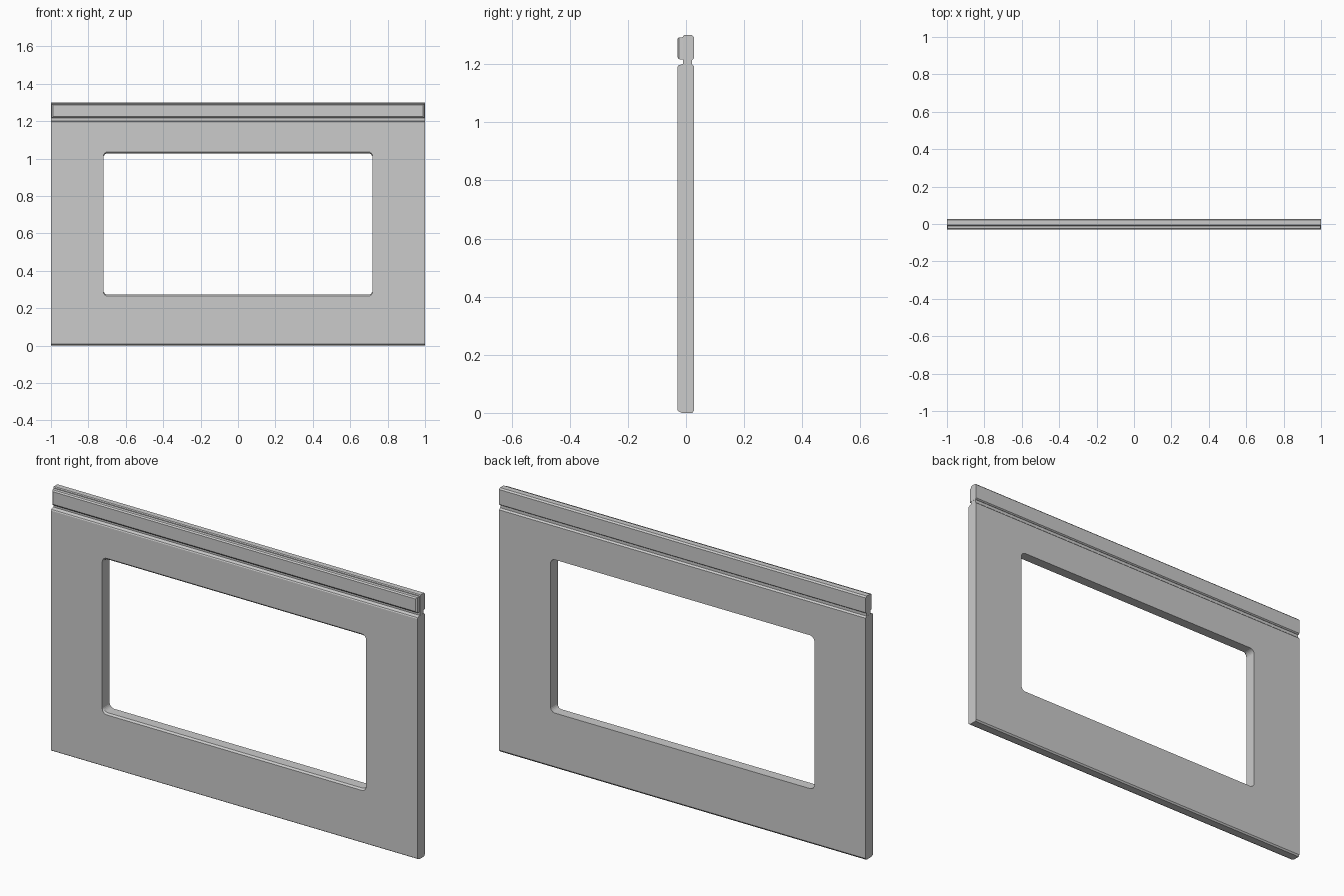
import bpy, bmesh, math

if "Cube" in bpy.data.objects:
    bpy.data.objects.remove(bpy.data.objects["Cube"])


def make_object(name, bm):
    bmesh.ops.recalc_face_normals(bm, faces=bm.faces)
    mesh = bpy.data.meshes.new(name)
    bm.to_mesh(mesh)
    bm.free()
    ob = bpy.data.objects.new(name, mesh)
    bpy.context.collection.objects.link(ob)
    return ob


def loft(name, rings):
    """Join rings of equal point count and cap both ends."""
    bm = bmesh.new()
    loops = [[bm.verts.new(p) for p in ring] for ring in rings]
    n = len(loops[0])
    for a, b in zip(loops, loops[1:]):
        for i in range(n):
            j = (i + 1) % n
            bm.faces.new((a[i], a[j], b[j], b[i]))
    bm.faces.new(loops[0])
    bm.faces.new(loops[-1])
    return make_object(name, bm)


def extrude_x(name, profile, half):
    return loft(name, [[(x, y, z) for y, z in profile] for x in (-half, half)])


def rounded_rect(y, half_w, z0, z1, r, steps=6):
    pts = []
    corners = ((half_w - r, z1 - r), (r - half_w, z1 - r),
               (r - half_w, z0 + r), (half_w - r, z0 + r))
    for k, (cx, cz) in enumerate(corners):
        for s in range(steps + 1):
            a = math.pi / 2 * (k + s / steps)
            pts.append((cx + r * math.cos(a), y, cz + r * math.sin(a)))
    return pts


# Door panel with chamfered edges
panel = extrude_x("door_panel", [
    (-0.03, 0.009), (-0.027, 0.006), (-0.014, 0.0), (0.022, 0.0), (0.028, 0.008),
    (0.028, 1.193), (0.020, 1.2), (-0.013, 1.2), (-0.027, 1.195), (-0.03, 1.190)], 1.0)

# Window opening, slightly flared towards the front at sill and head
cutter = loft("window_cutter", [
    rounded_rect(-0.05, 0.72, 0.264, 1.036, 0.025),
    rounded_rect(-0.03, 0.72, 0.264, 1.036, 0.025),
    rounded_rect(-0.022, 0.72, 0.272, 1.028, 0.025),
    rounded_rect(0.05, 0.72, 0.272, 1.028, 0.025)])
cut = panel.modifiers.new("window", 'BOOLEAN')
cut.operation = 'DIFFERENCE'
cut.solver = 'EXACT'
cut.object = cutter
bpy.context.view_layer.objects.active = panel
bpy.ops.object.modifier_apply(modifier=cut.name)
bpy.data.objects.remove(cutter)

# Recessed neck between the panel and the rail
extrude_x("neck", [(-0.01, 1.195), (0.020, 1.195), (0.020, 1.22), (-0.01, 1.22)], 0.999)

# Top rail
extrude_x("top_rail", [
    (-0.01, 1.215), (0.022, 1.215), (0.028, 1.220), (0.028, 1.293),
    (0.021, 1.3), (-0.006, 1.3), (-0.01, 1.296)], 1.0)

# Raised front strip on the rail, chamfered on all four sides
loft("rail_front_strip", [
    [(sx * w, y, z) for sx, z in ((-1, z0), (1, z0), (1, z1), (-1, z1))]
    for y, w, z0, z1 in ((-0.009, 0.997, 1.216, 1.293),
                         (-0.024, 0.996, 1.217, 1.292),
                         (-0.030, 0.988, 1.224, 1.286))])
